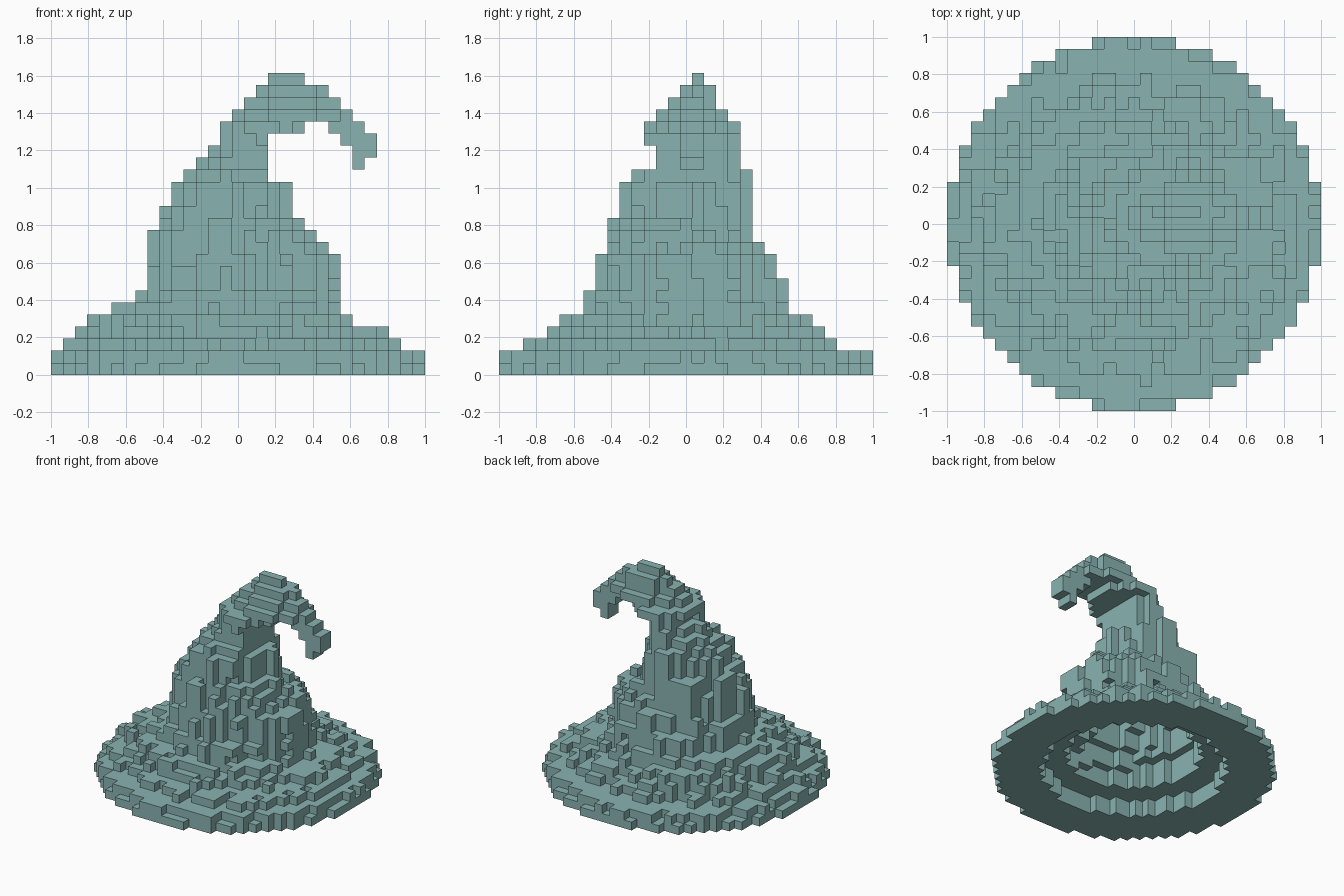
import bpy, math, random
from mathutils import Vector

if "Cube" in bpy.data.objects:
    bpy.data.objects.remove(bpy.data.objects["Cube"], do_unlink=True)

random.seed(7)
VOXEL = 2 / 31
HALF = 15

# One teal cloth colour
cloth = bpy.data.materials.new("teal cloth")
cloth.use_nodes = True
cloth.diffuse_color = (0.25, 0.45, 0.44, 1)
cloth.node_tree.nodes["Principled BSDF"].inputs["Base Color"].default_value = (0.25, 0.45, 0.44, 1)

# Extent of each layer in voxels, bottom to top: x from, x to, y from, y to
LAYERS = [
    (-15, 15, -15, 15), (-15, 15, -15, 15), (-14, 14, -13, 12), (-13, 12, -11, 11),
    (-12, 9, -10, 10), (-10, 8, -8, 9), (-8, 8, -8, 8), (-8, 8, -7, 8), (-8, 8, -7, 7),
    (-7, 8, -7, 7), (-7, 7, -6, 6), (-7, 6, -6, 6), (-6, 5, -6, 6), (-6, 4, -5, 6),
    (-5, 4, -5, 5), (-5, 4, -5, 5), (-4, 3, -4, 5), (-3, 3, -3, 4), (-2, 3, -3, 4),
    (-1, 3, -3, 4), (-1, 5, -3, 4), (0, 9, -2, 3), (1, 8, -1, 2), (2, 7, 0, 2), (3, 5, 1, 1),
]
# Drooping end of the tip: layer, x from, x to
DROOP = [(20, 8, 10), (19, 9, 11), (18, 10, 11), (17, 10, 10)]
CROWN_START, TIP_START, DROOP_X = 5, 20, 8


def roughness(layer):
    """How far a column may fall short of the layer's outline, in voxels."""
    if layer == 0 or layer >= TIP_START:
        return 0
    if layer == 1:
        return 1.2
    return 2.2 if layer < CROWN_START else 1.3


# Solid stack of ragged ellipses
bump = {(x, y): random.random() ** 1.5
        for x in range(-HALF, HALF + 1) for y in range(-HALF, HALF + 1)}
solid = set()
for k, (x0, x1, y0, y1) in enumerate(LAYERS):
    rx, ry = (x1 - x0) / 2 + 0.4, (y1 - y0) / 2 + 0.4
    for x in range(x0, x1 + 1):
        for y in range(y0, y1 + 1):
            d = math.hypot((x - (x0 + x1) / 2) / rx, (y - (y0 + y1) / 2) / ry)
            if d <= 1 - roughness(k) * bump[x, y] / min(rx, ry):
                solid.add((x, y, k))
for k, x0, x1 in DROOP:
    solid.update((x, y, k) for x in range(x0, x1 + 1) for y in (0, 1))
# Ends of the arch, so that it meets the droop
solid.update((x, y, 21) for x in (8, 9) for y in (0, 1))


def enclosed(x, y, k):
    """True where a voxel has cloth on every side and above."""
    return all((x + i, y + j, k + h) in solid
               for i in (-1, 0, 1) for j in (-1, 0, 1) for h in (0, 1))


def opening(k):
    """Radius of the hollow under the hat."""
    return 10.2 if k < 2 else 7.4


# Hollow inside, open at the bottom
hollow = {c for c in solid
          if c[2] < TIP_START - 2 and math.hypot(c[0], c[1]) < opening(c[2]) and enclosed(*c)}
cells = solid - hollow

AXES = [Vector((1, 0, 0)), Vector((0, 1, 0)), Vector((0, 0, 1))]


def build_part(name, belongs):
    """Make the exposed voxel faces of one part."""
    index, faces = {}, []
    for cell in sorted(c for c in cells if belongs(c)):
        centre = Vector(cell)
        for a in range(3):
            for sign in (-1, 1):
                n = AXES[a] * sign
                if tuple(int(v) for v in centre + n) in cells:
                    continue
                u, w = AXES[(a + 1) % 3], AXES[(a + 2) % 3] * sign
                ring = [centre + (n + u * p + w * q) / 2
                        for p, q in ((-1, -1), (1, -1), (1, 1), (-1, 1))]
                faces.append([index.setdefault(tuple(p), len(index)) for p in ring])
    mesh = bpy.data.meshes.new(name)
    points = [(x * VOXEL, y * VOXEL, (z + 0.5) * VOXEL) for x, y, z in index]
    mesh.from_pydata(points, [], faces)
    mesh.materials.append(cloth)
    obj = bpy.data.objects.new(name, mesh)
    bpy.context.collection.objects.link(obj)
    return obj


def in_tip(c):
    return c[2] >= TIP_START or (c[0] >= DROOP_X and c[2] > HALF)


# Brim, crown and curled tip
build_part("brim", lambda c: c[2] < CROWN_START)
build_part("crown", lambda c: c[2] >= CROWN_START and not in_tip(c))
build_part("curled_tip", in_tip)
